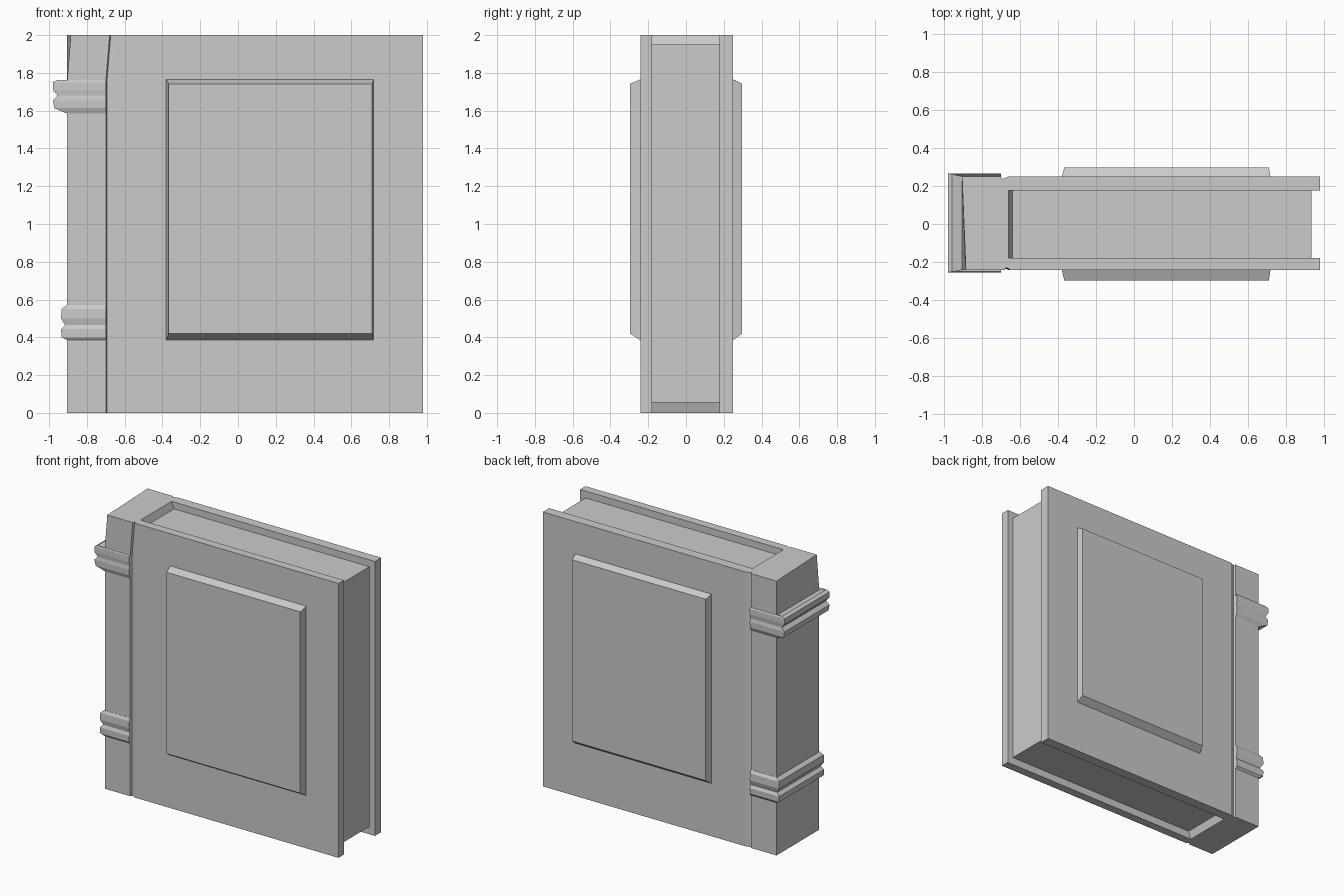
import bpy, bmesh

if "Cube" in bpy.data.objects:
    bpy.data.objects.remove(bpy.data.objects["Cube"])

grey = bpy.data.materials.new("plain grey")
grey.diffuse_color = (0.6, 0.6, 0.6, 1)
grey.use_nodes = True
grey.node_tree.nodes["Principled BSDF"].inputs["Base Color"].default_value = grey.diffuse_color


def loft(name, rings):
    """Skin a list of equal-length closed rings and cap both ends."""
    bm = bmesh.new()
    rows = [[bm.verts.new(p) for p in ring] for ring in rings]
    n = len(rows[0])
    for a, b in zip(rows, rows[1:]):
        for i in range(n):
            j = (i + 1) % n
            bm.faces.new((a[i], a[j], b[j], b[i]))
    bm.faces.new(rows[0])
    bm.faces.new(rows[-1])
    bmesh.ops.recalc_face_normals(bm, faces=bm.faces)
    mesh = bpy.data.meshes.new(name)
    bm.to_mesh(mesh)
    bm.free()
    mesh.materials.append(grey)
    obj = bpy.data.objects.new(name, mesh)
    bpy.context.collection.objects.link(obj)
    return obj


def rect(x0, x1, z0, z1, y):
    return [(x0, y, z0), (x1, y, z0), (x1, y, z1), (x0, y, z1)]


FRONT, BACK, SPINE, HINGE = -0.242, 0.25, -0.905, -0.70


# Cover: C-shaped plan with hinge grooves; front top corner of the spine leans in
def cover_ring(z, inner, lean):
    plan = [(SPINE + lean, FRONT), (HINGE + lean, FRONT),
            (HINGE + 0.006 + lean, FRONT + 0.014), (-0.66 + lean / 2, FRONT),
            (0.98, FRONT), (0.98, -0.18), (inner, -0.18),
            (inner, 0.177), (0.98, 0.177), (0.98, BACK),
            (-0.66, BACK), (HINGE + 0.006, BACK - 0.014), (HINGE, BACK),
            (SPINE, BACK)]
    return [(x, y, z) for x, y in plan]


loft("cover", [cover_ring(z, inner, lean) for z, inner, lean in (
    (0, -0.66, 0), (0.055, -0.64, 0), (1.75, -0.64, 0),
    (1.95, -0.64, 0.016), (2, -0.66, 0.02))])

# Page block
loft("pages", [rect(-0.68, 0.935, 0.055, 1.95, y) for y in (-0.181, 0.178)])

# Raised bevelled panel on each cover
for name, base, tip in (("front_panel", FRONT + 0.01, -0.297),
                        ("back_panel", BACK - 0.01, 0.297)):
    edge = FRONT if base < 0 else BACK
    loft(name, [rect(-0.38, 0.718, 0.385, 1.765, base),
                rect(-0.38, 0.718, 0.385, 1.765, edge),
                rect(-0.367, 0.71, 0.42, 1.742, tip)])


# Double ridged bands wrapped around the spine
def band(name, profile, reach):
    def station(side, corner):
        ring = []
        for t, z in profile:
            y = FRONT - 0.012 * t if side < 0 else BACK + 0.016 * t
            ring.append((SPINE - reach * t if corner else HINGE, y, z))
        return ring
    loft(name, [station(-1, False), station(-1, True),
                station(1, True), station(1, False)])


band("upper_band", [(-0.2, 1.745), (0.7, 1.762), (1, 1.75), (1, 1.71),
                    (0.68, 1.68), (1, 1.655), (0.9, 1.613), (0, 1.585),
                    (-0.2, 1.585)], 0.075)
band("lower_band", [(-0.6, 0.57), (0.1, 0.57), (0.9, 0.55), (1, 0.5),
                    (0.3, 0.465), (1, 0.443), (0.9, 0.4), (0, 0.385),
                    (-0.6, 0.385)], 0.032)
